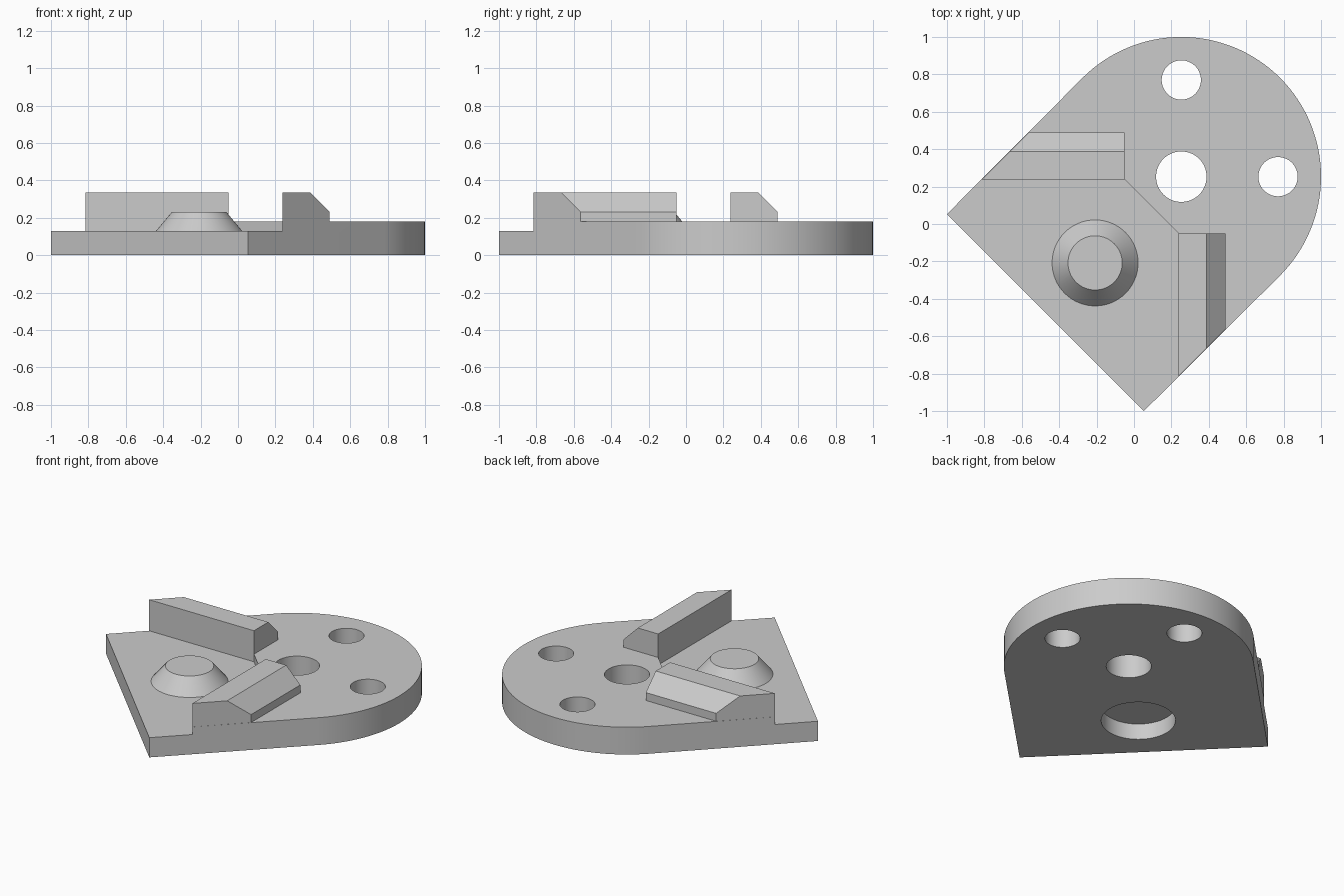
import bpy
import bmesh
from math import cos, sin, pi, radians
from mathutils import Vector

default = bpy.data.objects.get("Cube")
if default:
    bpy.data.objects.remove(default, do_unlink=True)

grey = bpy.data.materials.new("plain grey")
grey.use_nodes = True
colour = (0.6, 0.6, 0.6, 1)
grey.diffuse_color = colour
grey.node_tree.nodes["Principled BSDF"].inputs["Base Color"].default_value = colour

C, R = 0.253, 0.747             # centre (x = y) and radius of the rounded end
CORNER = (-1.0, 0.053)          # left sharp corner; the other is its mirror
TOP, LOW = 0.18, 0.13           # raised deck and lowered deck heights
STEP, INNER = 0.238, -0.05      # where the lowered deck and the rails end


def finish(name, bm):
    bmesh.ops.recalc_face_normals(bm, faces=bm.faces)
    mesh = bpy.data.meshes.new(name)
    bm.to_mesh(mesh)
    bm.free()
    obj = bpy.data.objects.new(name, mesh)
    bpy.context.collection.objects.link(obj)
    mesh.materials.append(grey)
    return obj


def sweep(points, offset):
    """Extrude a closed outline of 3D points along an offset."""
    bm = bmesh.new()
    face = bm.faces.new([bm.verts.new(p) for p in points])
    new = bmesh.ops.extrude_face_region(bm, geom=[face])["geom"]
    verts = [g for g in new if isinstance(g, bmesh.types.BMVert)]
    bmesh.ops.translate(bm, verts=verts, vec=offset)
    return bm


def prism(name, outline, z0, z1):
    return finish(name, sweep([(x, y, z0) for x, y in outline], (0, 0, z1 - z0)))


def arc(x, y, r, start, end, steps):
    return [(x + r * cos(start + (end - start) * i / steps),
             y + r * sin(start + (end - start) * i / steps)) for i in range(steps + 1)]


def circle(x, y, r):
    return arc(x, y, r, 0, 2 * pi, 64)[:-1]


def activate(obj):
    bpy.ops.object.select_all(action="DESELECT")
    obj.select_set(True)
    bpy.context.view_layer.objects.active = obj


def smooth(obj):
    activate(obj)
    bpy.ops.object.shade_smooth_by_angle(angle=radians(25))


def cut(obj, cutter):
    mod = obj.modifiers.new("cut", "BOOLEAN")
    mod.operation = "DIFFERENCE"
    mod.solver = "EXACT"
    mod.object = cutter
    activate(obj)
    bpy.ops.object.modifier_apply(modifier=mod.name)
    bpy.data.objects.remove(cutter, do_unlink=True)


# Base plate: square corner at the front, round at the back
outline = [CORNER, CORNER[::-1]] + arc(C, C, R, -pi / 4, 3 * pi / 4, 64)
plate = prism("base_plate", outline, 0, TOP)

# Lowered deck with a diagonal inner step
cut(plate, prism("deck_cutter", [(-1.5, STEP), (-1.5, -1.5), (STEP, -1.5),
                                 (STEP, INNER), (INNER, STEP)], LOW, 0.5))

# Three through holes and the round pocket underneath
for x, y, r in [(C, C, 0.135), (C, 0.77, 0.105), (0.77, C, 0.105)]:
    cut(plate, prism("hole_cutter", circle(x, y, r), -0.1, 0.5))
cut(plate, prism("pocket_cutter", circle(-0.208, -0.208, 0.222), -0.1, 0.105))
smooth(plate)

# Two chamfered rails, mirrored across the diagonal, trimmed to the plate edge
section = [(STEP, TOP), (0.49, TOP), (0.49, 0.232), (0.387, 0.335), (STEP, 0.335)]
for name, mirrored in [("front_rail", False), ("side_rail", True)]:
    bm = sweep([(x, INNER, z) for x, z in section], (0, -1, 0))
    bmesh.ops.bisect_plane(bm, geom=bm.verts[:] + bm.edges[:] + bm.faces[:],
                           plane_co=(CORNER[1], CORNER[0], 0),
                           plane_no=(1, -1, 0), clear_outer=True)
    bmesh.ops.holes_fill(bm, edges=bm.edges[:])
    if mirrored:
        for v in bm.verts:
            v.co = Vector((v.co.y, v.co.x, v.co.z))
    finish(name, bm)

# Truncated cone boss on the lowered deck
bm = bmesh.new()
bmesh.ops.create_cone(bm, cap_ends=True, segments=64, radius1=0.23, radius2=0.145,
                      depth=0.102)
bmesh.ops.translate(bm, verts=bm.verts, vec=(-0.208, -0.208, LOW + 0.051))
smooth(finish("cone_boss", bm))
